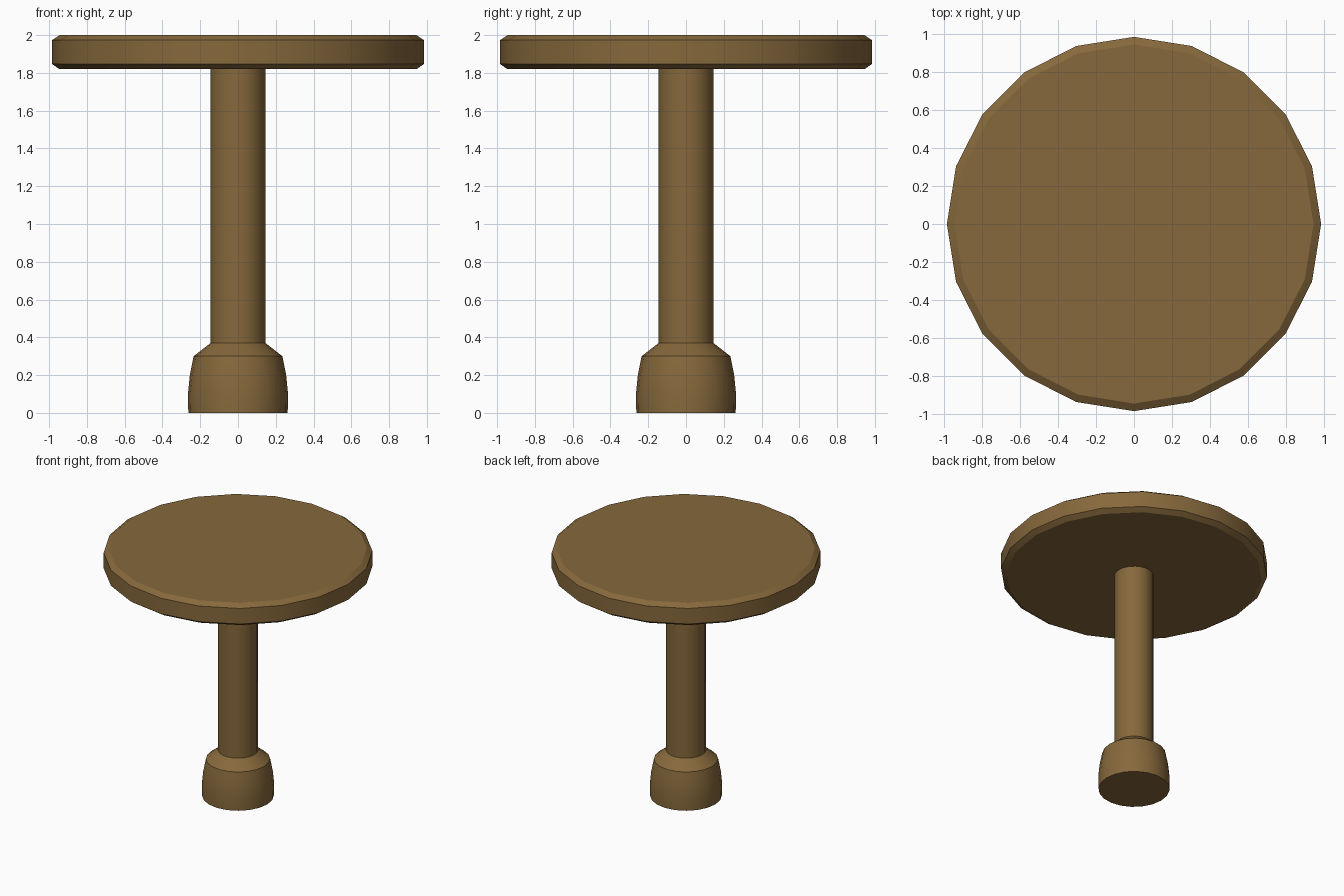
import bpy, bmesh, math

if "Cube" in bpy.data.objects:
    bpy.data.objects.remove(bpy.data.objects["Cube"])

SIDES = 20
wood = bpy.data.materials.new("brown_wood")
wood.diffuse_color = (0.24, 0.14, 0.045, 1)
wood.use_nodes = True
wood.node_tree.nodes["Principled BSDF"].inputs["Base Color"].default_value = wood.diffuse_color


def turned(name, profile):
    """Closed solid of revolution from (radius, z) points, bottom to top."""
    bm = bmesh.new()
    rings = []
    for r, z in profile:
        rings.append([bm.verts.new((r * math.cos(a), r * math.sin(a), z))
                      for a in (2 * math.pi * i / SIDES for i in range(SIDES))])
    for low, high in zip(rings, rings[1:]):
        for i in range(SIDES):
            j = (i + 1) % SIDES
            bm.faces.new((low[i], low[j], high[j], high[i]))
    bm.faces.new(rings[0][::-1])
    bm.faces.new(rings[-1])
    mesh = bpy.data.meshes.new(name)
    bm.to_mesh(mesh)
    bm.free()
    mesh.materials.append(wood)
    obj = bpy.data.objects.new(name, mesh)
    bpy.context.collection.objects.link(obj)
    bpy.ops.object.select_all(action='DESELECT')
    obj.select_set(True)
    bpy.context.view_layer.objects.active = obj
    bpy.ops.object.shade_smooth_by_angle(angle=math.radians(30))
    return obj


# Weighted foot with a rounded shoulder
turned("base", [(0.263, 0), (0.265, 0.1), (0.255, 0.2), (0.235, 0.3), (0.145, 0.37)])

# Straight column
turned("column", [(0.145, 0.36), (0.145, 1.83)])

# Round top with chamfered rims
turned("table_top", [(0.945, 1.82), (0.985, 1.847), (0.985, 1.973), (0.945, 2.0)])
